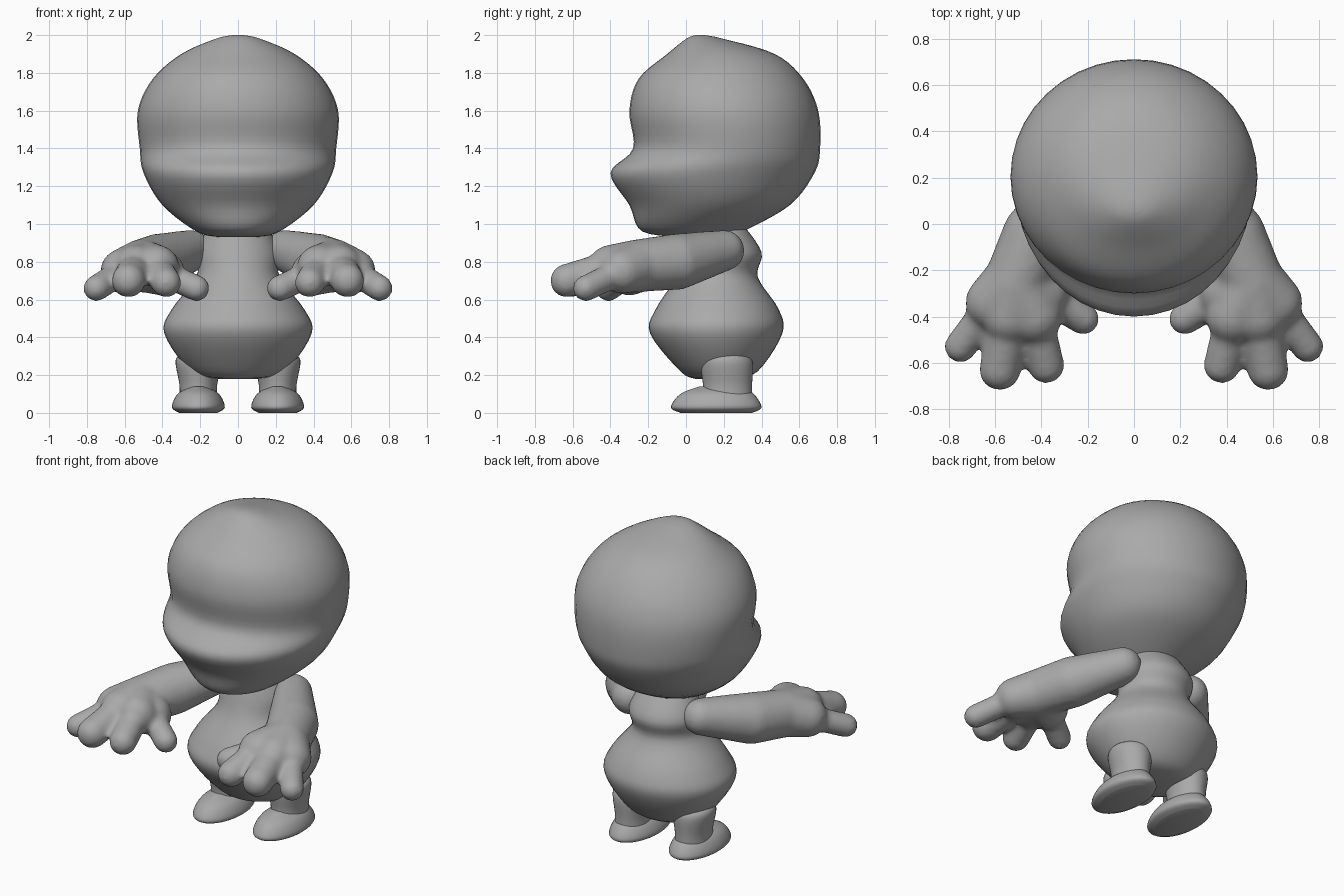
import bpy, bmesh, math
from mathutils import Vector

cube = bpy.data.objects.get("Cube")
if cube:
    bpy.data.objects.remove(cube)

clay = bpy.data.materials.new("clay_grey")
clay.use_nodes = True
clay.diffuse_color = (.4, .4, .4, 1)
shader = clay.node_tree.nodes["Principled BSDF"]
shader.inputs["Base Color"].default_value = clay.diffuse_color


def finish(name, bm):
    """Turn a bmesh into a smooth clay object."""
    bmesh.ops.recalc_face_normals(bm, faces=bm.faces)
    for face in bm.faces:
        face.smooth = True
    mesh = bpy.data.meshes.new(name)
    bm.to_mesh(mesh)
    bm.free()
    mesh.materials.append(clay)
    obj = bpy.data.objects.new(name, mesh)
    bpy.context.collection.objects.link(obj)
    return obj


def smooth_profile(points, steps=5):
    """Run a smooth curve through the profile points."""
    points = [Vector(p) for p in points]
    padded = [points[0]] + points + [points[-1]]
    result = []
    for before, start, end, after in zip(padded, padded[1:], padded[2:], padded[3:]):
        for k in range(steps):
            t = k / steps
            leave, arrive = (end - before) / 2, (after - start) / 2
            gap = end - start
            bend = gap * 3 - leave * 2 - arrive
            twist = leave + arrive - gap * 2
            result.append(start + leave * t + bend * t * t + twist * t ** 3)
    return result + [points[-1]]


def loft(name, profile, centre_x=0, segments=40):
    """Stack oval rings given as (height, half width, front, back)."""
    bm = bmesh.new()
    loops = []
    for height, half_width, front, back in smooth_profile(profile):
        middle, half_depth = (front + back) / 2, (back - front) / 2
        loop = []
        for i in range(segments):
            angle = math.tau * i / segments
            x = centre_x + half_width * math.cos(angle)
            y = middle + half_depth * math.sin(angle)
            loop.append(bm.verts.new((x, y, height)))
        loops.append(loop)
    for low, high in zip(loops, loops[1:]):
        for i in range(segments):
            bm.faces.new((low[i - 1], low[i], high[i], high[i - 1]))
    for cap in (loops[0], loops[-1]):
        bm.faces.new(cap)
    return finish(name, bm)


def fleshy(name, limbs, side, beads=12):
    """Merge tapered limbs, from (x, y, z, radius) to another, into one skin."""
    bm = bmesh.new()
    for start, end in limbs:
        for k in range(beads + 1):
            x, y, z, radius = Vector(start).lerp(Vector(end), k / beads)
            ball = bmesh.ops.create_icosphere(bm, subdivisions=3, radius=radius)
            bmesh.ops.translate(bm, verts=ball["verts"], vec=(side * x, y, z))
    obj = finish(name, bm)
    skin = obj.modifiers.new("merge", 'REMESH')
    skin.mode = 'VOXEL'
    skin.voxel_size = .016
    skin.use_smooth_shade = True
    soft = obj.modifiers.new("soften", 'SMOOTH')
    soft.iterations = 8


# Head with a heavy brow, recessed eye band and a wide muzzle
loft("head", [
    (.93, .1, 0, .2),
    (.96, .22, -.23, .3),
    (1.1, .4, -.3, .55),
    (1.27, .5, -.4, .68),
    (1.4, .52, -.28, .71),
    (1.6, .53, -.3, .7),
    (1.77, .45, -.25, .62),
    (1.9, .3, -.1, .47),
    (1.98, .12, 0, .2),
    (2, .03, .05, .1),
])

# Pear-shaped body with a narrow waist below the shoulders
loft("body", [
    (.18, .1, .05, .25),
    (.22, .25, -.03, .38),
    (.42, .39, -.19, .51),
    (.55, .35, -.16, .49),
    (.72, .22, -.05, .38),
    (.85, .22, 0, .4),
    (1, .15, .05, .3),
])

# Arms reach forward and end in drooping four-fingered hands
shoulder = (.25, .2, .86, .11)
forearm = (.42, -.05, .8, .15)
wrist = (.51, -.25, .78, .14)
fingers = [
    # knuckle, tip, finger radius
    ((.61, -.34, .75), (.75, -.53, .66), .07),
    ((.54, -.4, .77), (.58, -.63, .7), .09),
    ((.43, -.4, .77), (.38, -.61, .69), .08),
    ((.4, -.3, .74), (.22, -.41, .66), .07),
]
palm_radius = .12
limbs = [(shoulder, forearm), (forearm, wrist)]
for knuckle, tip, radius in fingers:
    limbs.append((wrist, (*knuckle, palm_radius)))
    limbs.append(((*knuckle, radius), (*tip, radius)))

# Short legs and domed shoes
leg_profile = [
    (.08, .1, .09, .35),
    (.15, .1, .09, .35),
    (.28, .12, .08, .35),
    (.32, .07, .15, .28),
]
foot_profile = [
    (0, .1, -.03, .35),
    (.03, .14, -.08, .4),
    (.1, .11, -.03, .36),
    (.14, .04, .07, .3),
]
stance = .21

for label, side in (("left", 1), ("right", -1)):
    fleshy(label + "_arm", limbs, side)
    loft(label + "_leg", leg_profile, side * stance)
    loft(label + "_foot", foot_profile, side * stance)
